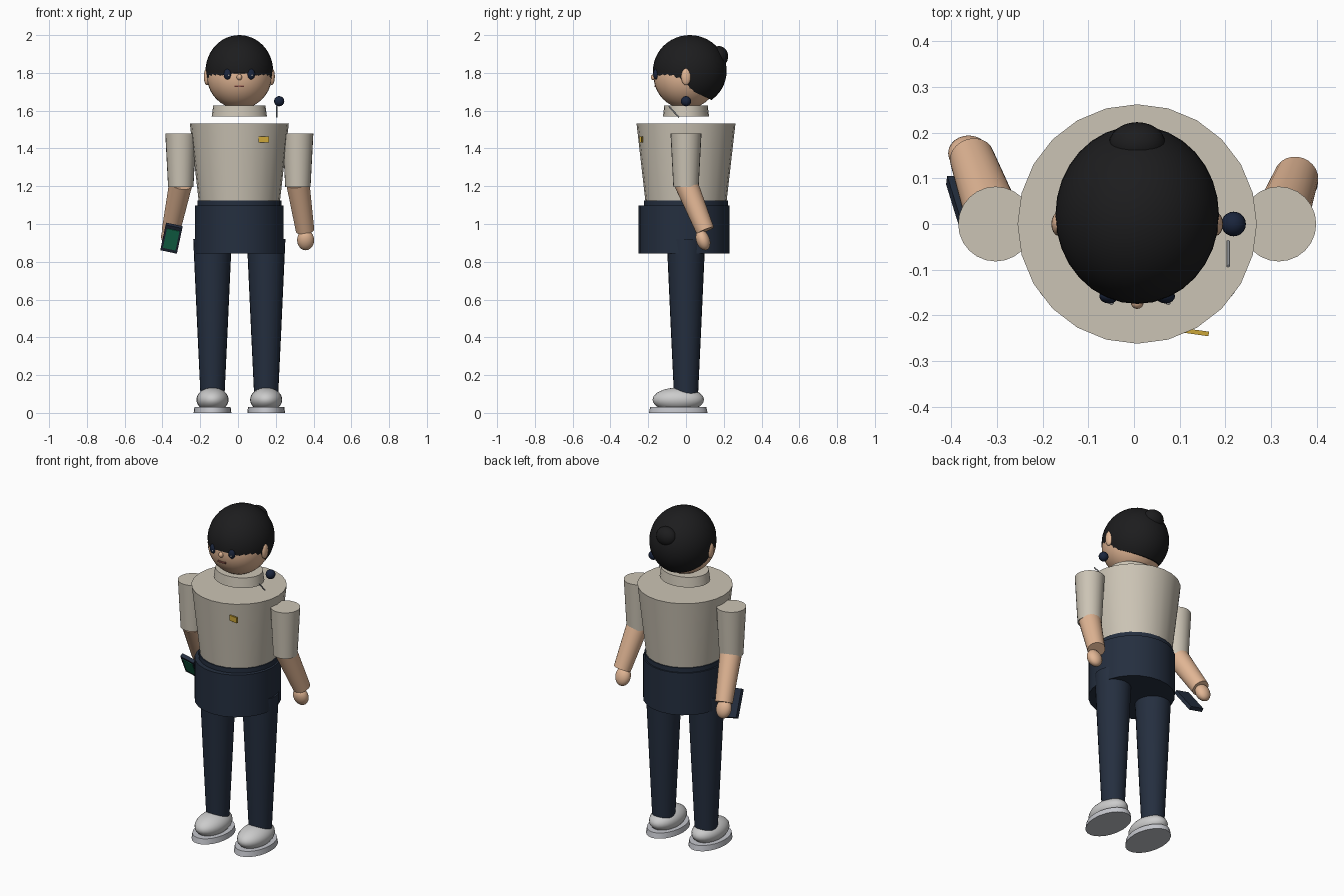
import bpy, bmesh, math
from mathutils import Vector

if "Cube" in bpy.data.objects:
    bpy.data.objects.remove(bpy.data.objects["Cube"])

CX = 0.007  # body centre line


def material(name, rgb):
    m = bpy.data.materials.new(name)
    m.diffuse_color = (*rgb, 1)
    m.use_nodes = True
    m.node_tree.nodes["Principled BSDF"].inputs["Base Color"].default_value = m.diffuse_color
    return m


SHIRT = material("shirt_beige", (0.60, 0.55, 0.46))
NAVY = material("navy", (0.018, 0.028, 0.050))
SKIN = material("skin", (0.76, 0.47, 0.30))
HAIR = material("hair_black", (0.012, 0.012, 0.013))
EYE = material("eye_navy", (0.010, 0.018, 0.045))
WHITE = material("shoe_white", (0.88, 0.88, 0.89))
SOLE = material("sole_grey", (0.55, 0.56, 0.60))
GOLD = material("gold", (0.60, 0.38, 0.04))
GREEN = material("screen_green", (0.01, 0.22, 0.11))
LIP = material("lip", (0.28, 0.09, 0.07))
METAL = material("metal", (0.55, 0.57, 0.60))


def finish(name, mat):
    o = bpy.context.object
    o.name = name
    o.data.materials.append(mat)
    bpy.ops.object.shade_smooth_by_angle(angle=math.radians(40))
    return o


def cone(name, mat, bottom, top, r_bottom, r_top, sides=24, scale=(1, 1)):
    """Tapered cylinder between two points."""
    a, b = Vector(bottom), Vector(top)
    bpy.ops.mesh.primitive_cone_add(vertices=sides, radius1=r_bottom, radius2=r_top,
                                    depth=(b - a).length, location=(a + b) / 2)
    o = bpy.context.object
    o.rotation_euler = (b - a).to_track_quat('Z', 'Y').to_euler()
    if scale != (1, 1):
        o.rotation_euler = (0, 0, 0)
        o.scale = (*scale, 1)
    return finish(name, mat)


def upright(name, mat, x, y, z0, z1, r0, r1, scale=(1, 1)):
    o = cone(name, mat, (x, y, z0), (x, y, z1), r0, r1, 24, scale)
    o.rotation_euler = (0, 0, 0)
    return o


def ball(name, mat, loc, radii, seg=24, rings=16, rot=(0, 0, 0)):
    bpy.ops.mesh.primitive_uv_sphere_add(segments=seg, ring_count=rings, radius=1,
                                         location=loc, rotation=rot)
    bpy.context.object.scale = radii
    return finish(name, mat)


def box(name, mat, loc, size, rot=(0, 0, 0)):
    bpy.ops.mesh.primitive_cube_add(size=1, location=loc, rotation=rot)
    bpy.context.object.scale = size
    return finish(name, mat)


# Torso, collar, waistband, hips and apron
upright("shirt_torso", SHIRT, CX, 0, 1.12, 1.533, 0.215, 0.262)
upright("collar", SHIRT, CX, 0, 1.57, 1.628, 0.122, 0.115, (1.2, 1))
upright("waistband", NAVY, CX, 0, 1.09, 1.125, 0.222, 0.222)
upright("hips", NAVY, CX, 0, 0.843, 1.098, 0.23, 0.23)
upright("apron", NAVY, CX, -0.016, 0.843, 1.098, 0.235, 0.235)
box("name_badge", GOLD, (0.137, -0.237, 1.448), (0.054, 0.01, 0.032),
    (0, 0, math.radians(-8)))

# Legs and shoes
for side, s in (("left", -1), ("right", 1)):
    x = CX + s * 0.142
    upright(side + "_thigh", NAVY, x, 0, 0.48, 0.92, 0.082, 0.102)
    upright(side + "_shin", NAVY, x, 0, 0.10, 0.48, 0.064, 0.082)
    ball(side + "_shoe", WHITE, (x, -0.041, 0.07), (0.085, 0.136, 0.064))
    upright(side + "_sole", SOLE, x, -0.041, 0, 0.032, 0.1, 0.096, (1, 1.55))

# Arms: sleeve, forearm, hand
wrists = {"left": ((-0.355, 0.145, 0.965), (-0.362, 0.155, 0.935)),
          "right": ((0.355, 0.102, 0.965), (0.358, 0.09, 0.915))}
for side, s in (("left", -1), ("right", 1)):
    x = CX + s * 0.31
    wrist, hand = wrists[side]
    upright(side + "_sleeve", SHIRT, x, 0, 1.195, 1.48, 0.067, 0.082)
    cone(side + "_forearm", SKIN, wrist, (x, 0, 1.215), 0.049, 0.062)
    ball(side + "_hand", SKIN, hand, (0.045, 0.036, 0.056), rot=(math.radians(20), 0, 0))

# Handheld device, parallel to the left forearm
tilt = (math.radians(34), math.radians(12), 0)
body = box("handheld", NAVY, (-0.352, 0.05, 0.925), (0.09, 0.022, 0.165), tilt)
front = body.rotation_euler.to_matrix() @ Vector((0, -0.011, 0))
box("handheld_screen", GREEN, body.location + front, (0.068, 0.006, 0.125), tilt)

# Head, ears and face
ball("head", SKIN, (CX, 0, 1.785), (0.172, 0.172, 0.175), 32, 20)
ball("nose", SKIN, (CX, -0.172, 1.777), (0.014, 0.014, 0.016), 16, 10)
box("mouth", LIP, (CX, -0.162, 1.73), (0.05, 0.012, 0.009))
for side, s in (("left", -1), ("right", 1)):
    ball(side + "_ear", SKIN, (CX + s * 0.172, 0, 1.78), (0.016, 0.026, 0.045), 16, 10)
    ball(side + "_eye", EYE, (CX + s * 0.062, -0.158, 1.793), (0.021, 0.016, 0.028), 16, 10)
    ball(side + "_eye_glint", WHITE, (CX + s * 0.062 + 0.006, -0.173, 1.787),
         (0.005, 0.004, 0.005), 10, 6)

# Hair: sphere sliced along a sloping hairline, plus bun
hair = ball("hair", HAIR, (CX, 0.02, 1.81), (0.179, 0.195, 0.19), 32, 24)
bpy.ops.object.transform_apply(location=True, rotation=True, scale=True)
bm = bmesh.new()
bm.from_mesh(hair.data)
a, b = Vector((0, -0.175, 1.80)), Vector((0, 0.15, 1.65))
normal = Vector((1, 0, 0)).cross(b - a)
if normal.z < 0:
    normal = -normal
cut = bmesh.ops.bisect_plane(bm, geom=bm.verts[:] + bm.edges[:] + bm.faces[:],
                             plane_co=a, plane_no=normal, clear_inner=True)
bmesh.ops.holes_fill(bm, edges=[e for e in bm.edges if e.is_boundary])
bm.to_mesh(hair.data)
bm.free()
bpy.ops.object.shade_smooth_by_angle(angle=math.radians(40))
ball("hair_bun", HAIR, (CX, 0.175, 1.887), (0.062, 0.048, 0.055))

# Shoulder microphone
ball("microphone", EYE, (0.218, 0, 1.65), (0.027, 0.027, 0.027), 20, 12)
cone("microphone_boom", METAL, (0.206, -0.038, 1.565), (0.206, -0.092, 1.625), 0.004, 0.004, 8)
